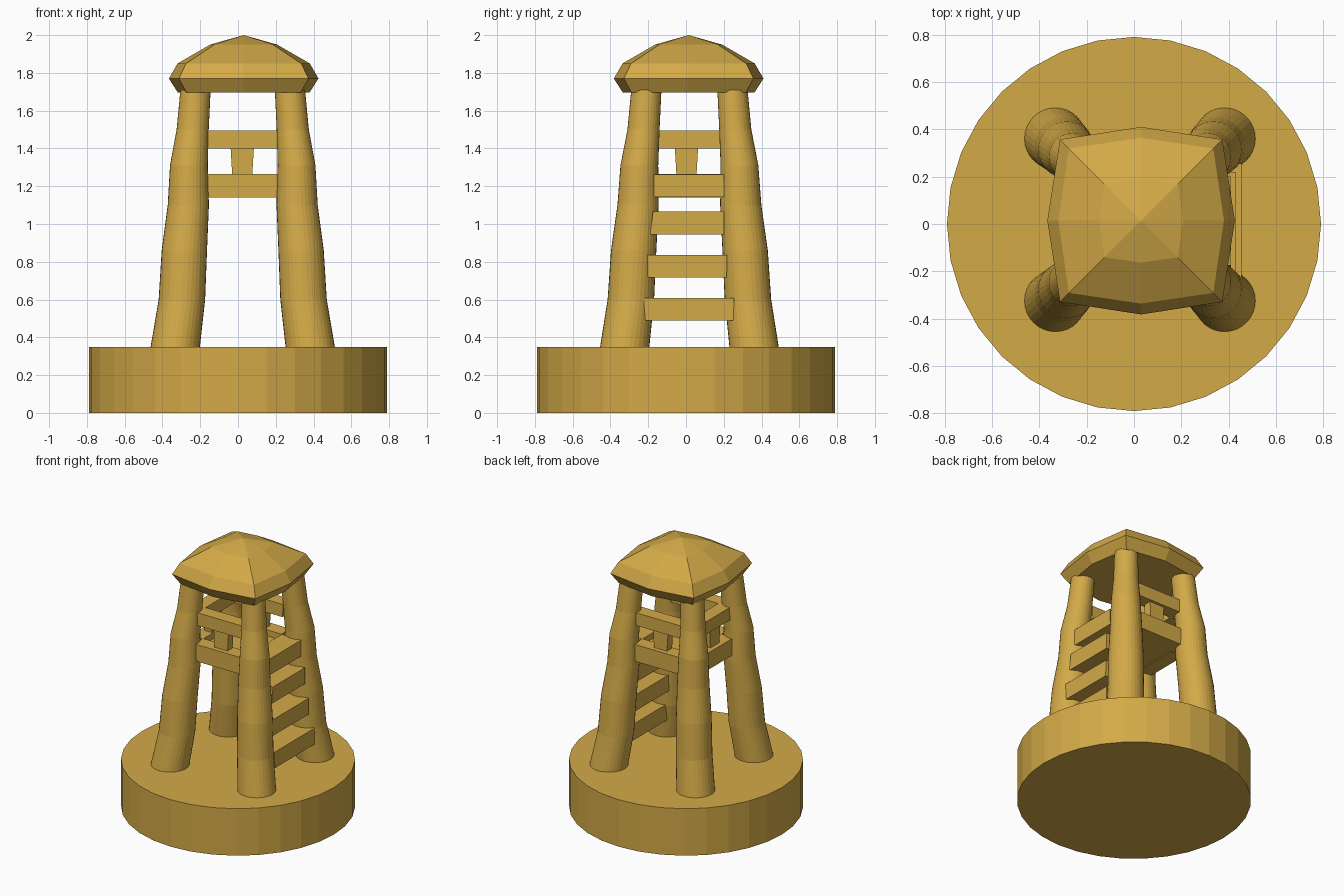
import bpy, bmesh, math
from mathutils import Vector

cube = bpy.data.objects.get("Cube")
if cube:
    bpy.data.objects.remove(cube, do_unlink=True)

CX, CY = 0.025, 0.018  # centre of the tower on its base

wood = bpy.data.materials.new("golden_tan")
COLOUR = (0.65, 0.40, 0.064, 1)
wood.diffuse_color = COLOUR
wood.use_nodes = True
wood.node_tree.nodes["Principled BSDF"].inputs["Base Color"].default_value = COLOUR


def loft(name, rings, tip=None):
    """Skin equal-sized rings of points, closing the ends with a cap or a tip."""
    bm = bmesh.new()
    loops = [[bm.verts.new(p) for p in ring] for ring in rings]
    n = len(loops[0])
    for low, high in zip(loops, loops[1:]):
        for i in range(n):
            j = (i + 1) % n
            bm.faces.new((low[i], low[j], high[j], high[i]))
    bm.faces.new(loops[0][::-1])
    if tip:
        apex = bm.verts.new(tip)
        for i in range(n):
            bm.faces.new((loops[-1][i], loops[-1][(i + 1) % n], apex))
    else:
        bm.faces.new(loops[-1])
    bmesh.ops.recalc_face_normals(bm, faces=bm.faces)
    mesh = bpy.data.meshes.new(name)
    bm.to_mesh(mesh)
    bm.free()
    mesh.materials.append(wood)
    obj = bpy.data.objects.new(name, mesh)
    bpy.context.collection.objects.link(obj)
    return obj


def circle(x, y, z, r, n=32):
    return [Vector((x + r * math.cos(2 * math.pi * i / n),
                    y + r * math.sin(2 * math.pi * i / n), z)) for i in range(n)]


def rect(x0, x1, y0, y1, z):
    return [(x0, y0, z), (x1, y0, z), (x1, y1, z), (x0, y1, z)]


def plank(name, side, span_low, span_high, outer, inner, z0, z1):
    """Board along one side; spans are its end positions at the bottom and top."""
    rings = []
    for (a, b), z in ((span_low, z0), (span_high, z1)):
        if side in ("front", "back"):
            s = -1 if side == "front" else 1
            rings.append(rect(a, b, CY + s * inner, CY + s * outer, z))
        else:
            s = -1 if side == "right" else 1
            rings.append(rect(CX + s * inner, CX + s * outer, a, b, z))
    return loft(name, rings)


# Round base
loft("base", [circle(0, 0, 0, 0.79), circle(0, 0, 0.35, 0.79)])

# Four leaning, slightly crooked legs: height, x offset, y offset, radius
LEG = [(0.33, 0.36, 0.345, 0.131), (0.6, 0.322, 0.31, 0.123),
       (0.86, 0.309, 0.295, 0.12), (1.1, 0.288, 0.272, 0.109),
       (1.31, 0.285, 0.265, 0.1), (1.5, 0.265, 0.243, 0.085),
       (1.71, 0.25, 0.228, 0.08)]
for sx, side in ((-1, "right"), (1, "left")):
    for sy, end in ((-1, "front"), (1, "back")):
        loft(f"{end}_{side}_leg",
             [circle(CX + sx * x, CY + sy * y, z, r) for z, x, y, r in LEG])

# Faceted roof: height, half-width at side middles, half-width at corners
ROOF = [(1.695, 0.348, 0.302), (1.77, 0.396, 0.343),
        (1.85, 0.35, 0.305), (1.95, 0.177, 0.155)]
DIRS = [(1, 0), (1, 1), (0, 1), (-1, 1), (-1, 0), (-1, -1), (0, -1), (1, -1)]
RX, RY = 0.03, 0.014
loft("roof", [[(RX + dx * (c if dx and dy else m), RY + dy * (c if dx and dy else m), z)
               for dx, dy in DIRS] for z, m, c in ROOF], tip=(RX, RY, 2.0))

# Railings with a tapered middle post on three sides
for side in ("front", "back", "right"):
    mid = 0.0 if side == "right" else 0.02
    out = 0.285 if side == "right" else 0.27
    lo, hi = (-0.17, 0.2) if side == "right" else (-0.175, 0.235)
    plank(f"{side}_top_rail", side, (lo, hi), (lo, hi + 0.005), out, out - 0.1, 1.4, 1.495)
    plank(f"{side}_post", side, (mid - 0.05, mid + 0.055), (mid - 0.06, mid + 0.065),
          out - 0.02, out - 0.08, 1.25, 1.42)
    plank(f"{side}_lower_rail", side, (lo, hi - 0.02), (lo, hi - 0.015),
          out + 0.015, out - 0.09, 1.14, 1.265)

# Platform floor
loft("floor", [rect(CX - 0.23, CX + 0.3, CY - 0.22, CY + 0.22, z) for z in (1.145, 1.22)])

# Ladder rungs climbing the open side: bottom span, top span, outer offset, height
RUNGS = [((-0.215, 0.25), (-0.225, 0.255), 0.43, 0.488),
         ((-0.2, 0.215), (-0.235, 0.218), 0.405, 0.717),
         ((-0.19, 0.2), (-0.175, 0.2), 0.385, 0.945),
         ((-0.17, 0.2), (-0.17, 0.2), 0.355, 1.143)]
for i, (low, high, out, z) in enumerate(RUNGS):
    plank(f"rung_{i + 1}", "left", low, high, out, out - 0.16, z, z + 0.12)
